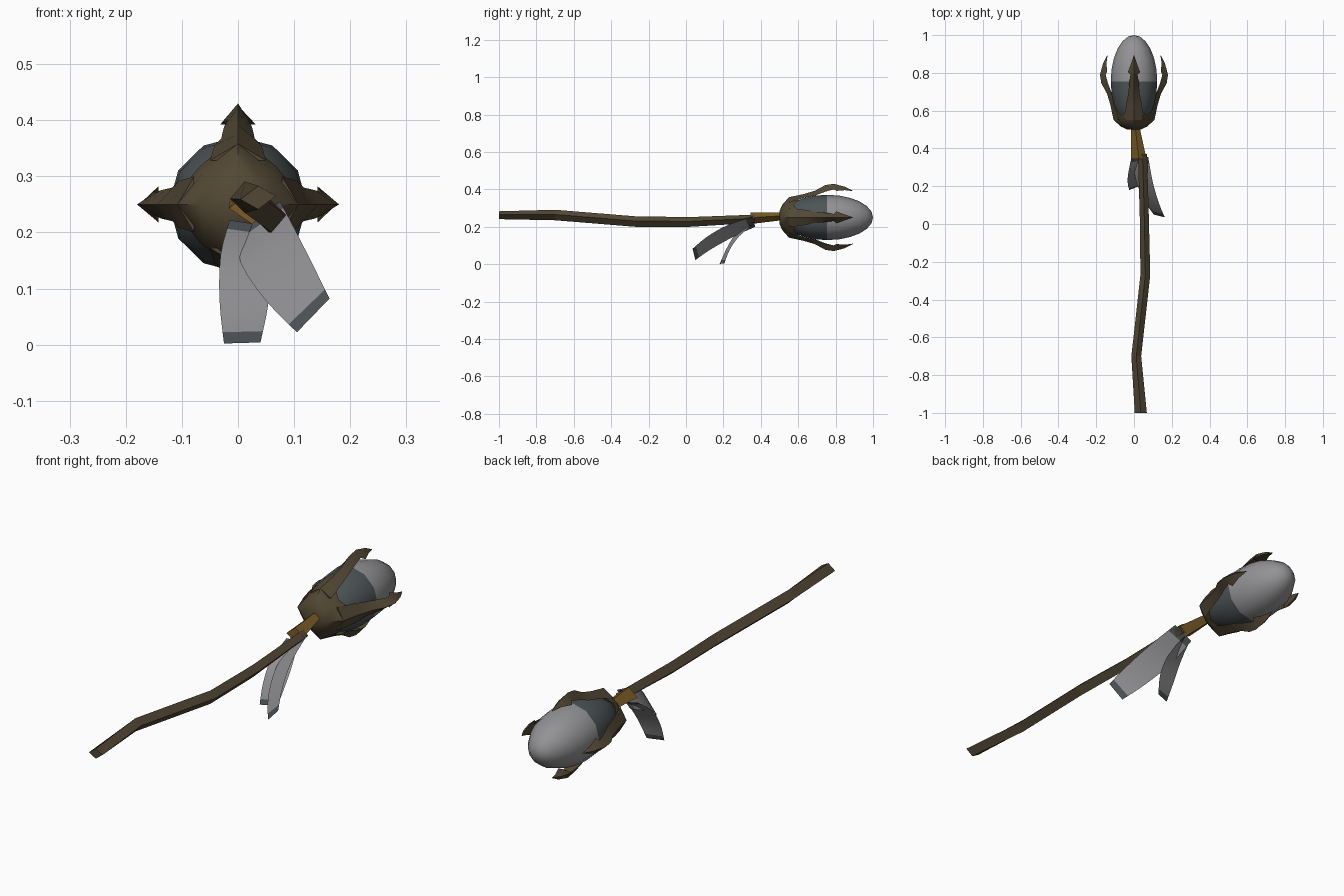
import bpy, bmesh, math
from mathutils import Vector

if "Cube" in bpy.data.objects:
    bpy.data.objects.remove(bpy.data.objects["Cube"], do_unlink=True)


def material(name, rgb):
    m = bpy.data.materials.new(name)
    m.use_nodes = True
    m.diffuse_color = (*rgb, 1)
    m.node_tree.nodes["Principled BSDF"].inputs["Base Color"].default_value = (*rgb, 1)
    return m


BARK = material("dark bark", (0.085, 0.064, 0.035))
GOLD = material("old gold", (0.2, 0.11, 0.02))
SILVER = material("silver grey", (0.29, 0.29, 0.3))
SLATE = material("slate grey", (0.075, 0.09, 0.095))
CENTRE_Z = 0.25


def finish(bm, name, mats, smooth=None, fix_normals=True):
    if fix_normals:
        bmesh.ops.recalc_face_normals(bm, faces=bm.faces)
    mesh = bpy.data.meshes.new(name)
    bm.to_mesh(mesh)
    bm.free()
    for m in mats:
        mesh.materials.append(m)
    obj = bpy.data.objects.new(name, mesh)
    bpy.context.collection.objects.link(obj)
    if smooth:
        bpy.ops.object.select_all(action="DESELECT")
        obj.select_set(True)
        bpy.context.view_layer.objects.active = obj
        bpy.ops.object.shade_smooth_by_angle(angle=math.radians(smooth))
    return obj


def loft(bm, rings, caps=True):
    """Bridge equal-sized rings of points, optionally closing both ends."""
    vs = [[bm.verts.new(p) for p in ring] for ring in rings]
    n = len(vs[0])
    for a, b in zip(vs, vs[1:]):
        for i in range(n):
            bm.faces.new((a[i], a[(i + 1) % n], b[(i + 1) % n], b[i]))
    if caps:
        bm.faces.new(vs[0])
        bm.faces.new(vs[-1])
    return vs


def diamond(x, y, z, w, h):
    """Four-cornered section across the staff."""
    return [(x - w, y, z - 0.003), (x, y, z + h), (x + w, y, z + 0.003), (x, y, z - h)]


# Crooked four-sided stem
bm = bmesh.new()
loft(bm, [diamond(*s) for s in (
    (0.036, -1, 0.262, 0.032, 0.021), (0.012, -0.7, 0.263, 0.026, 0.028),
    (0.06, -0.27, 0.228, 0.026, 0.028), (0.055, 0.02, 0.226, 0.024, 0.026),
    (0.045, 0.37, 0.243, 0.024, 0.022))])
finish(bm, "stem", [BARK])

# Tapered gold collar joining stem and cup
bm = bmesh.new()
loft(bm, [diamond(*s) for s in (
    (0.025, 0.345, 0.246, 0.041, 0.031), (0.006, 0.52, 0.256, 0.022, 0.02))])
finish(bm, "collar", [GOLD])

# Egg-shaped bud, slate towards the cup and silver at the tip
bm = bmesh.new()
bmesh.ops.create_uvsphere(bm, u_segments=12, v_segments=12, radius=1)
for v in bm.verts:
    x, y, z = v.co
    v.co = (x * 0.123, 0.755 + z * 0.245, CENTRE_Z + y * 0.121)
for f in bm.faces:
    f.material_index = 1 if f.calc_center_median().y < 0.76 else 0
finish(bm, "bud", [SILVER, SLATE], smooth=60)

# Cup: rings bulging at the four claws and dipping between them
bm = bmesh.new()
rings = []
for y_axis, y_gap, r_axis, r_gap in (
        (0.5, 0.5, 0.035, 0.03), (0.515, 0.515, 0.068, 0.058),
        (0.55, 0.545, 0.108, 0.084), (0.63, 0.575, 0.124, 0.096)):
    ring = []
    for i in range(8):
        y, r = (y_gap, r_gap) if i % 2 else (y_axis, r_axis)
        a = i * math.pi / 4
        ring.append((r * math.cos(a), y, CENTRE_Z + r * math.sin(a)))
    rings.append(ring)
vs = loft(bm, rings, caps=False)
bm.faces.new(vs[0])
finish(bm, "cup", [BARK], smooth=40)

# Four barbed claws: triangular sections of y, radius, half width, depth
CLAW = ((0.55, 0.108, 0.05, 0.03), (0.63, 0.125, 0.042, 0.02),
        (0.69, 0.143, 0.03, 0.026), (0.745, 0.173, 0.025, 0.035),
        (0.79, 0.18, 0.019, 0.03), (0.805, 0.176, 0.032, 0.034),
        (0.85, 0.164, 0.015, 0.018), (0.893, 0.142, 0.001, 0.002))
for i, side in enumerate(("left", "top", "right", "bottom")):
    a = i * math.pi / 2
    out = Vector((math.cos(a), 0, math.sin(a)))
    across = Vector((-math.sin(a), 0, math.cos(a)))
    bm = bmesh.new()
    rings = []
    for y, r, w, d in CLAW:
        base = Vector((0, y, CENTRE_Z))
        rings.append([base + out * (r - d) - across * w, base + out * r,
                      base + out * (r - d) + across * w])
    loft(bm, rings)
    finish(bm, "claw_" + side, [BARK], smooth=40)


def spline(points, t):
    """Smooth interpolation through evenly spaced points."""
    pts = [Vector(p) for p in points]
    s = t * (len(pts) - 1)
    i = min(int(s), len(pts) - 2)
    u = s - i
    p0, p1, p2, p3 = pts[max(i - 1, 0)], pts[i], pts[i + 1], pts[min(i + 2, len(pts) - 1)]
    return p1 + 0.5 * u * (p2 - p0 + u * (2 * p0 - 5 * p1 + 4 * p2 - p3
                                          + u * (3 * (p1 - p2) + p3 - p0)))


def ribbon(name, edge_a, edge_b, rows=9):
    """Thin cloth strip between two curved edges, darker at both ends."""
    bm = bmesh.new()
    grid = []
    for k in range(rows + 1):
        a, b = spline(edge_a, k / rows), spline(edge_b, k / rows)
        grid.append([bm.verts.new(a.lerp(b, j / 2)) for j in range(3)])
    for k in range(rows):
        for j in range(2):
            f = bm.faces.new((grid[k][j], grid[k + 1][j], grid[k + 1][j + 1], grid[k][j + 1]))
            f.material_index = 1 if k in (0, rows - 1) else 0
    finish(bm, name, [SILVER, SLATE], smooth=40, fix_normals=False)


# Two ribbons hanging from the collar
ribbon("ribbon_long",
       ((0.0, 0.37, 0.2), (0.005, 0.25, 0.145), (0.05, 0.13, 0.078), (0.105, 0.05, 0.022)),
       ((0.075, 0.355, 0.255), (0.1, 0.22, 0.208), (0.132, 0.11, 0.145), (0.163, 0.035, 0.082)))
ribbon("ribbon_short",
       ((-0.015, 0.345, 0.222), (-0.031, 0.265, 0.16), (-0.033, 0.215, 0.08), (-0.025, 0.18, 0.002)),
       ((0.03, 0.36, 0.215), (0.054, 0.285, 0.15), (0.055, 0.235, 0.08), (0.04, 0.205, 0.004)))
